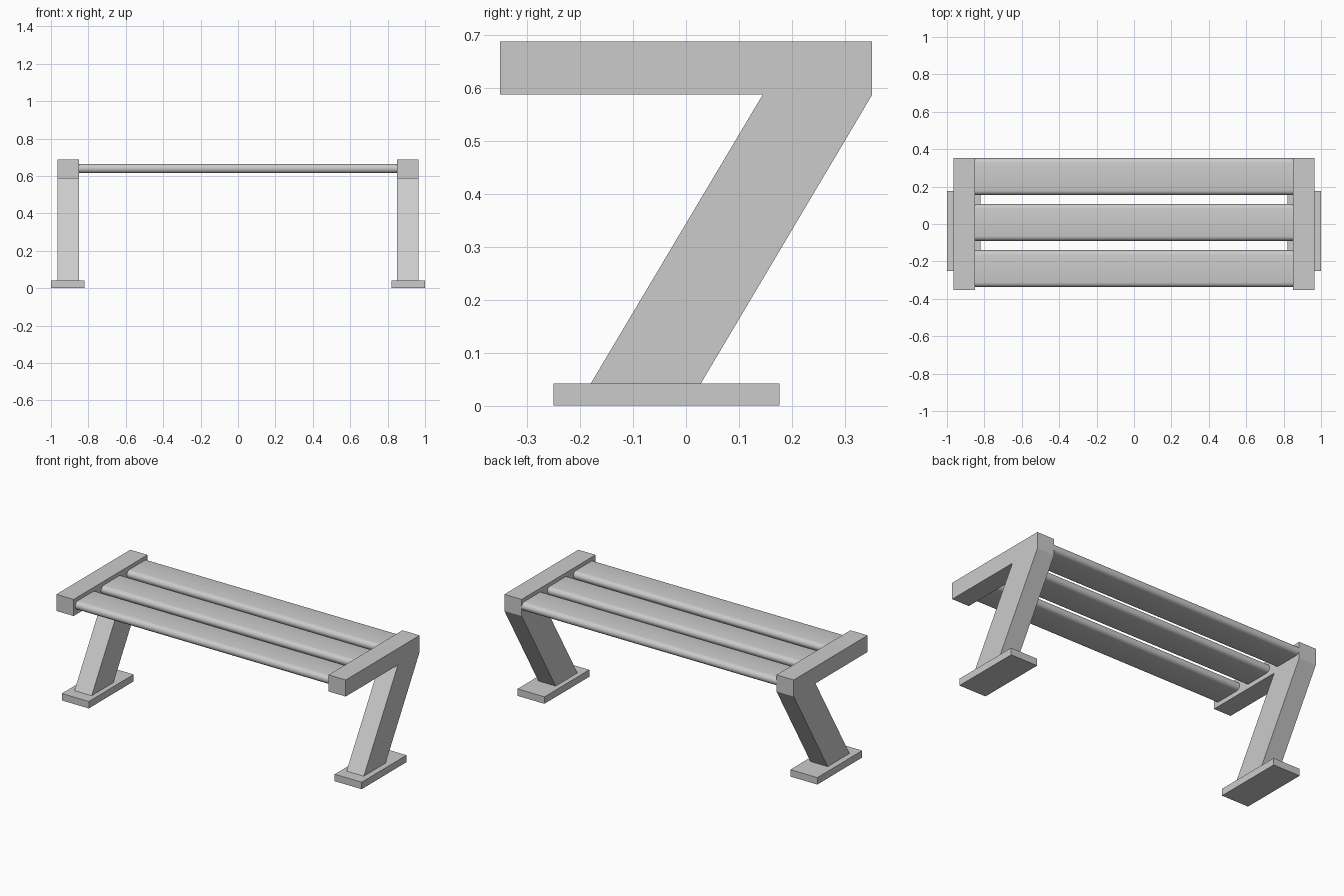
import bpy, bmesh
from math import pi, sin, cos

if "Cube" in bpy.data.objects:
    bpy.data.objects.remove(bpy.data.objects["Cube"])


def prism(name, profile, x0, x1):
    """Extrude a (y, z) profile along x from x0 to x1."""
    bm = bmesh.new()
    face = bm.faces.new([bm.verts.new((x0, y, z)) for y, z in profile])
    ext = bmesh.ops.extrude_face_region(bm, geom=[face])
    verts = [v for v in ext["geom"] if isinstance(v, bmesh.types.BMVert)]
    bmesh.ops.translate(bm, verts=verts, vec=(x1 - x0, 0, 0))
    bmesh.ops.recalc_face_normals(bm, faces=bm.faces)
    mesh = bpy.data.meshes.new(name)
    bm.to_mesh(mesh)
    bm.free()
    obj = bpy.data.objects.new(name, mesh)
    bpy.context.collection.objects.link(obj)
    return obj


# Side frames: seat arm and slanted leg in one profile
frame = [(-0.18, 0.042), (0.028, 0.042), (0.352, 0.588), (0.352, 0.688),
         (-0.352, 0.688), (-0.352, 0.588), (0.145, 0.588)]
# Foot plates
foot = [(-0.25, 0), (0.177, 0), (0.177, 0.042), (-0.25, 0.042)]

for side, s in (("left", -1), ("right", 1)):
    prism(f"{side}_leg_frame", frame, s * 0.85, s * 0.965)
    prism(f"{side}_foot_plate", foot, s * 0.82, s * 1.0)

# Seat slats: flat boards with fully rounded long edges
R, HALF, Z, SEG = 0.025, 0.0985, 0.64, 8
for name, yc in (("front_slat", -0.2385), ("middle_slat", 0.0085), ("back_slat", 0.2535)):
    profile = []
    for side, start in ((1, -pi / 2), (-1, pi / 2)):
        for i in range(SEG + 1):
            a = start + pi * i / SEG
            profile.append((yc + side * (HALF - R) + R * cos(a), Z + R * sin(a)))
    slat = prism(name, profile, -0.85, 0.85)
    bpy.ops.object.select_all(action='DESELECT')
    slat.select_set(True)
    bpy.context.view_layer.objects.active = slat
    bpy.ops.object.shade_smooth_by_angle(angle=pi / 5)
